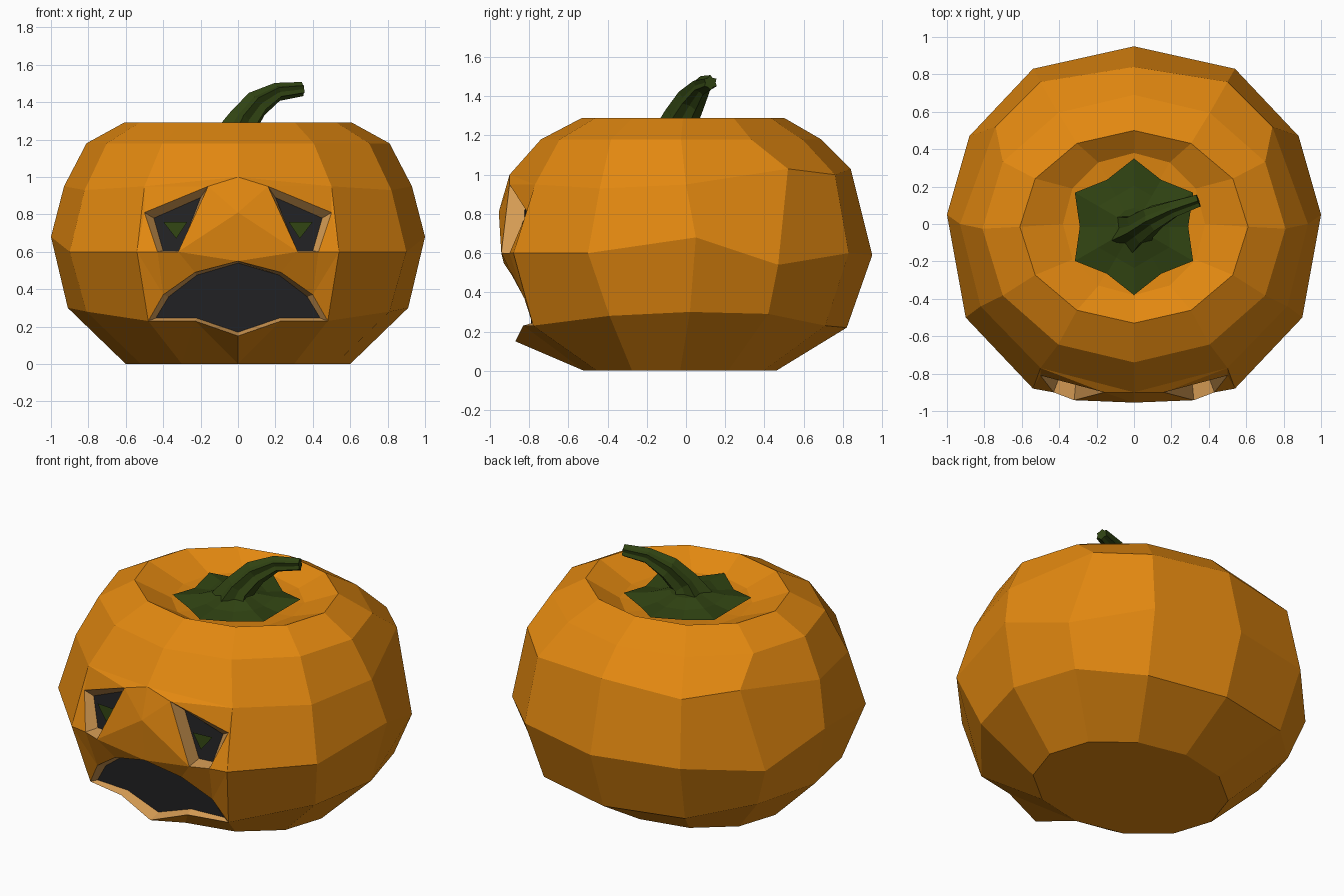
import bpy, bmesh, math
from mathutils import Vector

if "Cube" in bpy.data.objects:
    bpy.data.objects.remove(bpy.data.objects["Cube"])


def material(name, rgb):
    m = bpy.data.materials.new(name)
    lin = [((c / 255 + 0.055) / 1.055) ** 2.4 if c > 10 else c / 255 / 12.92 for c in rgb]
    m.diffuse_color = (*lin, 1)
    m.use_nodes = True
    m.node_tree.nodes["Principled BSDF"].inputs["Base Color"].default_value = m.diffuse_color
    return m


ORANGE = material("pumpkin orange", (226, 136, 16))
FLESH = material("cut flesh", (214, 156, 84))
DARK = material("dark hollow", (34, 34, 36))
GREEN = material("stem green", (48, 67, 18))


def make(name, faces, mats, mirror=False):
    """faces: list of (points, material index); mirror copies them over x = 0."""
    bm = bmesh.new()
    for pts, mi in faces:
        for s in ((1, -1) if mirror else (1,)):
            vs = [bm.verts.new((p[0] * s, p[1], p[2])) for p in pts]
            bm.faces.new(vs if s == 1 else vs[::-1]).material_index = mi
    bmesh.ops.remove_doubles(bm, verts=bm.verts, dist=0.0005)
    bmesh.ops.dissolve_degenerate(bm, edges=bm.edges, dist=0.0005)
    bmesh.ops.recalc_face_normals(bm, faces=bm.faces)
    me = bpy.data.meshes.new(name)
    bm.to_mesh(me)
    bm.free()
    for m in mats:
        me.materials.append(m)
    ob = bpy.data.objects.new(name, me)
    bpy.context.collection.objects.link(ob)
    return ob


def half_ring(rx, ry, yc, z):
    # seven points from the front centre round to the back centre
    return [(rx * math.sin(k * math.pi / 6), yc - ry * math.cos(k * math.pi / 6), z) for k in range(7)]


# --- pumpkin shell: half rings from bottom to top ---
rings = [
    half_ring(.60, .49, -.03, 0),
    [(0, -.87, .15), (.48, -.78, .23), (.81, -.39, .28), (.91, .02, .30),
     (.79, .42, .29), (.49, .71, .23), (0, .82, .22)],
    [(0, -.95, .60), (.54, -.88, .60), (.90, -.50, .60), (1.0, .05, .68),
     (.88, .47, .54), (.54, .83, .60), (0, .95, .59)],
    [(0, -.90, 1.0), (.50, -.77, .95), (.82, -.44, .93), (.93, 0, .95),
     (.74, .52, 1.03), (.50, .76, 1.0), (0, .84, 1.03)],
    half_ring(.81, .715, -.025, 1.18),
    half_ring(.61, .515, -.015, 1.29),
    half_ring(.38, .38, 0, 1.20),
]
faces = [(rings[0], 0)]
for i in range(6):
    for k in range(6):
        if k == 0 and i < 3:
            continue  # the face patch goes here
        a, b = rings[i], rings[i + 1]
        faces.append(([a[k], a[k + 1], b[k + 1], b[k]], 0))
for k in range(6):
    faces.append(([rings[6][k], rings[6][k + 1], (0, 0, 1.16)], 0))

# --- carved face, right half ---
P = dict(
    Q0=rings[0][0], Q1=rings[0][1], A=rings[3][0], H=rings[3][1], G=rings[2][1],
    F=(0, -.955, .81),                                                             # nose bridge
    B=(.16, -.90, .95), C=(.50, -.81, .81), D=(.43, -.90, .60), E=(.32, -.942, .60),  # eye
    T=(0, -.93, .55), U=(.23, -.89, .49), V=(.40, -.825, .37),                     # upper lip
    W=rings[1][1], X=(.23, -.83, .23), Y=rings[1][0],                              # lower lip
)
for f in ("AHB", "HCB", "ABF", "FBE", "FET", "TEU", "EDVU", "DGV", "GWV",
          "GCD", "GHC"):
    faces.append(([P[c] for c in f], 0))
for f in (("Q0", "Y", "X"), ("Q0", "X", "Q1"), ("Q1", "X", "W")):
    faces.append(([P[c] for c in f], 0))


def recess(outer, inner, closed):
    # flesh walls leading in to a dark back panel
    n = len(outer)
    for i in range(n if closed else n - 1):
        j = (i + 1) % n
        faces.append(([outer[i], outer[j], inner[j], inner[i]], 1))
    faces.append((inner, 2))


recess([P[c] for c in "BCDE"],
       [(.20, -.82, .89), (.45, -.79, .78), (.40, -.82, .605), (.31, -.83, .605)], True)
recess([P[c] for c in "TUVWXY"],
       [(0, -.79, .54), (.22, -.79, .475), (.37, -.785, .36), (.44, -.765, .245),
        (.22, -.78, .245), (0, -.79, .17)], False)
make("pumpkin_body", faces, [ORANGE, FLESH, DARK], mirror=True)

# --- pupils ---
make("pupils", [([(.27, -.835, .76), (.40, -.825, .76), (.33, -.838, .67)], 0)], [GREEN], mirror=True)

# --- star-shaped leaf cap under the stem ---
def star(r1, r2, z1, z2):
    return [((r1, r2)[i % 2] * math.sin(i * math.pi / 6), (r1, r2)[i % 2] * math.cos(i * math.pi / 6) - .015,
             (z1, z2)[i % 2]) for i in range(12)]


def loft(loops):
    out = []
    for a, b in zip(loops, loops[1:]):
        n = len(a)
        out += [([a[i], a[(i + 1) % n], b[(i + 1) % n], b[i]], 0) for i in range(n)]
    return out


cap = loft([star(.08, .08, 1.17, 1.17), star(.365, .29, 1.225, 1.205),
            star(.22, .19, 1.235, 1.22), star(.10, .10, 1.255, 1.255)])
cap.append((star(.08, .08, 1.17, 1.17), 0))
cap.append((star(.10, .10, 1.255, 1.255), 0))
make("leaf_cap", cap, [GREEN])

# --- bent fluted stem ---
path = [((-.01, -.04, 1.20), .13), ((.03, -.02, 1.30), .09), ((.10, .03, 1.39), .075),
        ((.21, .08, 1.455), .05), ((.345, .125, 1.47), .038)]
loops = []
for i, (c, r) in enumerate(path):
    c = Vector(c)
    t = (Vector(path[min(i + 1, 4)][0]) - Vector(path[max(i - 1, 0)][0])).normalized()
    u = t.cross(Vector((-.4, .9, 0))).normalized()
    v = t.cross(u)
    loops.append([c + (u * math.cos(a * math.pi / 6) + v * math.sin(a * math.pi / 6)) * r * (1, .72)[a % 2]
                  for a in range(12)])
make("stem", loft(loops) + [(loops[0], 0), (loops[-1], 0)], [GREEN])
